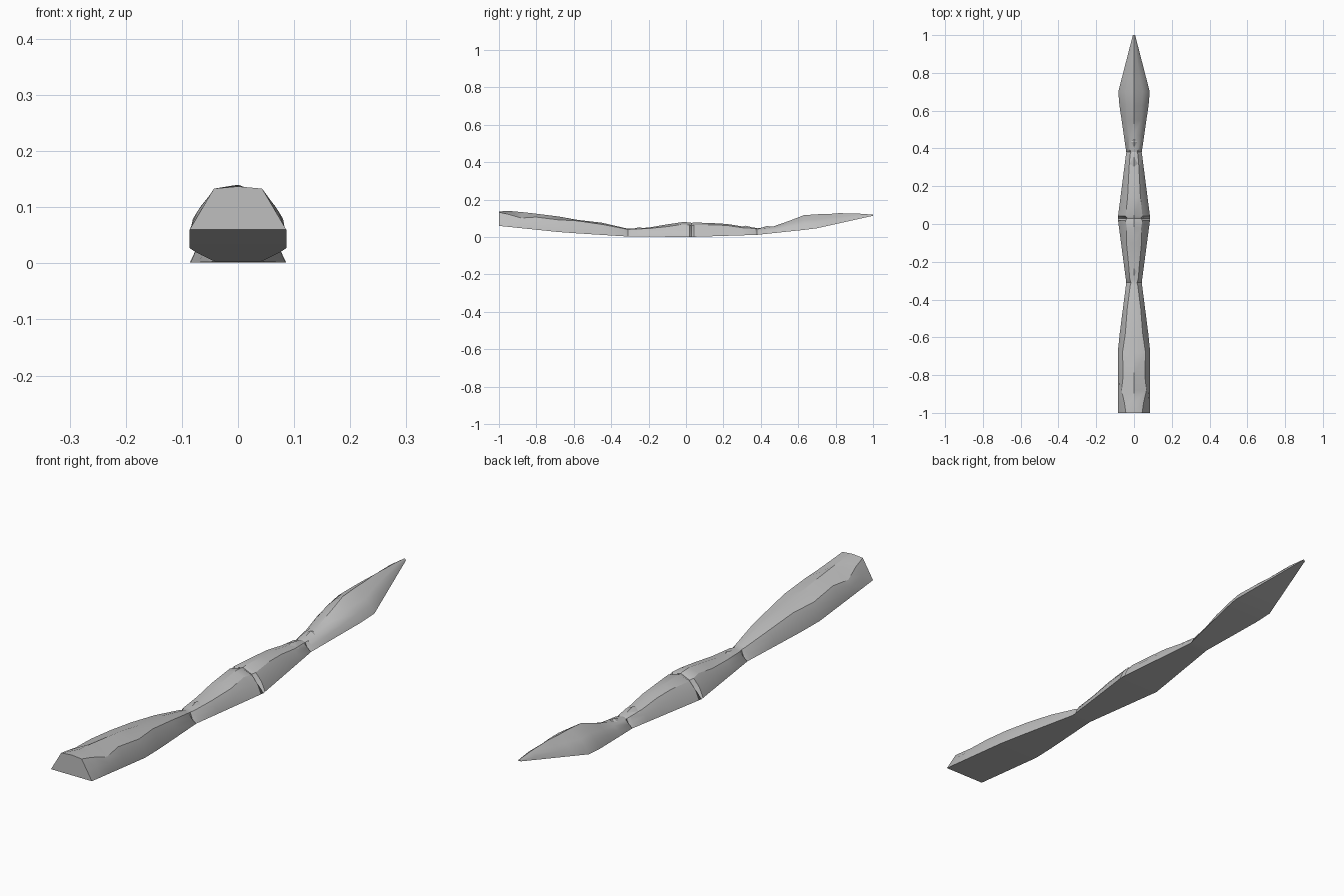
import bpy
import bmesh
import math

cube = bpy.data.objects.get("Cube")
if cube:
    bpy.data.objects.remove(cube, do_unlink=True)

# One plain grey
grey = bpy.data.materials.new("stone grey")
grey.use_nodes = True
colour = (0.52, 0.52, 0.52, 1)
grey.diffuse_color = colour
grey.node_tree.nodes["Principled BSDF"].inputs["Base Color"].default_value = colour

# Flat underside outline: y, half width, height
outline = [(-1, .086, .06), (-.66, .086, .025), (-.31, .041, .003),
           (.03, .086, .001), (.38, .041, .012), (.69, .086, .045), (1, .006, .114)]

# Upper surface: y, shoulder half width, shoulder height, ridge height
front_segment = [(-1, .043, .133, .137), (-.95, .05, .122, .14), (-.88, .066, .102, .134),
                 (-.8, .057, .107, .125), (-.68, .061, .092, .11), (-.58, .046, .087, .092),
                 (-.45, .036, .068, .077), (-.325, .02, .044, .048)]
middle_segment = [(-.295, .022, .042, .045), (-.2, .03, .046, .051), (-.1, .04, .056, .068),
                  (-.02, .038, .068, .08), (.018, .045, .065, .079), (.042, .045, .064, .078),
                  (.14, .034, .066, .075), (.22, .03, .062, .07), (.3, .026, .05, .057),
                  (.368, .021, .046, .05)]
end_segment = [(.392, .021, .045, .049), (.47, .025, .052, .058), (.55, .038, .072, .086),
               (.63, .04, .09, .117), (.7, .046, .094, .122), (.77, .032, .105, .124),
               (.82, .024, .108, .128), (.93, .01, .12, .125), (1, .003, .118, .12)]
joints = [-.31, .03, .38]


def under(y):
    """Half width and height of the underside at y."""
    for (y0, w0, z0), (y1, w1, z1) in zip(outline, outline[1:]):
        if y <= y1:
            t = (y - y0) / (y1 - y0)
            return w0 + t * (w1 - w0), z0 + t * (z1 - z0)


def section(y, sx, sz, top, groove=False):
    """Mirrored cross-section running from the right edge over the ridge."""
    w, zb = under(y)
    bulge = 0 if abs(y) > .98 else .05 * w
    wall = ((w + sx) / 2 + bulge, (zb + sz) / 2 + bulge)
    if groove:
        wall = (w * .62, zb + .3 * (sz - zb))
        sx, sz, top = sx * .8, sz * .92, top - .003
    half = [(w, zb), wall, (sx, sz)]
    right = [(-x, y, z) for x, z in half]
    left = [(x, y, z) for x, z in reversed(half)]
    return right + [(0, y, top)] + left


def finish(bm, name):
    bmesh.ops.recalc_face_normals(bm, faces=bm.faces)
    mesh = bpy.data.meshes.new(name)
    bm.to_mesh(mesh)
    bm.free()
    mesh.materials.append(grey)
    obj = bpy.data.objects.new(name, mesh)
    bpy.context.collection.objects.link(obj)
    bpy.ops.object.select_all(action="DESELECT")
    obj.select_set(True)
    bpy.context.view_layer.objects.active = obj
    bpy.ops.object.shade_smooth_by_angle(angle=math.radians(30))
    return obj


# Long body, lofted through the sections with a pinched groove at each joint
stations = [s + (False,) for s in front_segment + middle_segment + end_segment]
for j in joints:
    near = min(stations, key=lambda s: abs(s[0] - j))
    stations.append((j,) + near[1:4] + (True,))
stations.sort(key=lambda s: s[0])

bm = bmesh.new()
rings = [[bm.verts.new(p) for p in section(*s)] for s in stations]
for a, b in zip(rings, rings[1:]):
    for i in range(len(a)):
        k = (i + 1) % len(a)
        bm.faces.new((a[i], a[k], b[k], b[i]))
bm.faces.new(rings[0])
bm.faces.new(rings[-1])
finish(bm, "segmented_body")


# Small diamond-shaped scales beside the narrow joints
def scale(name, y, half_length, half_width, base, peak):
    bm = bmesh.new()
    rim = [bm.verts.new(p) for p in ((half_width, y, base), (0, y + half_length, base),
                                     (-half_width, y, base), (0, y - half_length, base))]
    tip = bm.verts.new((0, y, peak))
    for i in range(4):
        bm.faces.new((rim[i], rim[(i + 1) % 4], tip))
    bm.faces.new(rim)
    finish(bm, name)


scale("front_joint_scale", -.25, .05, .027, .04, .053)
scale("rear_joint_front_scale", .32, .06, .03, .045, .061)
scale("rear_joint_back_scale", .435, .045, .027, .045, .06)
